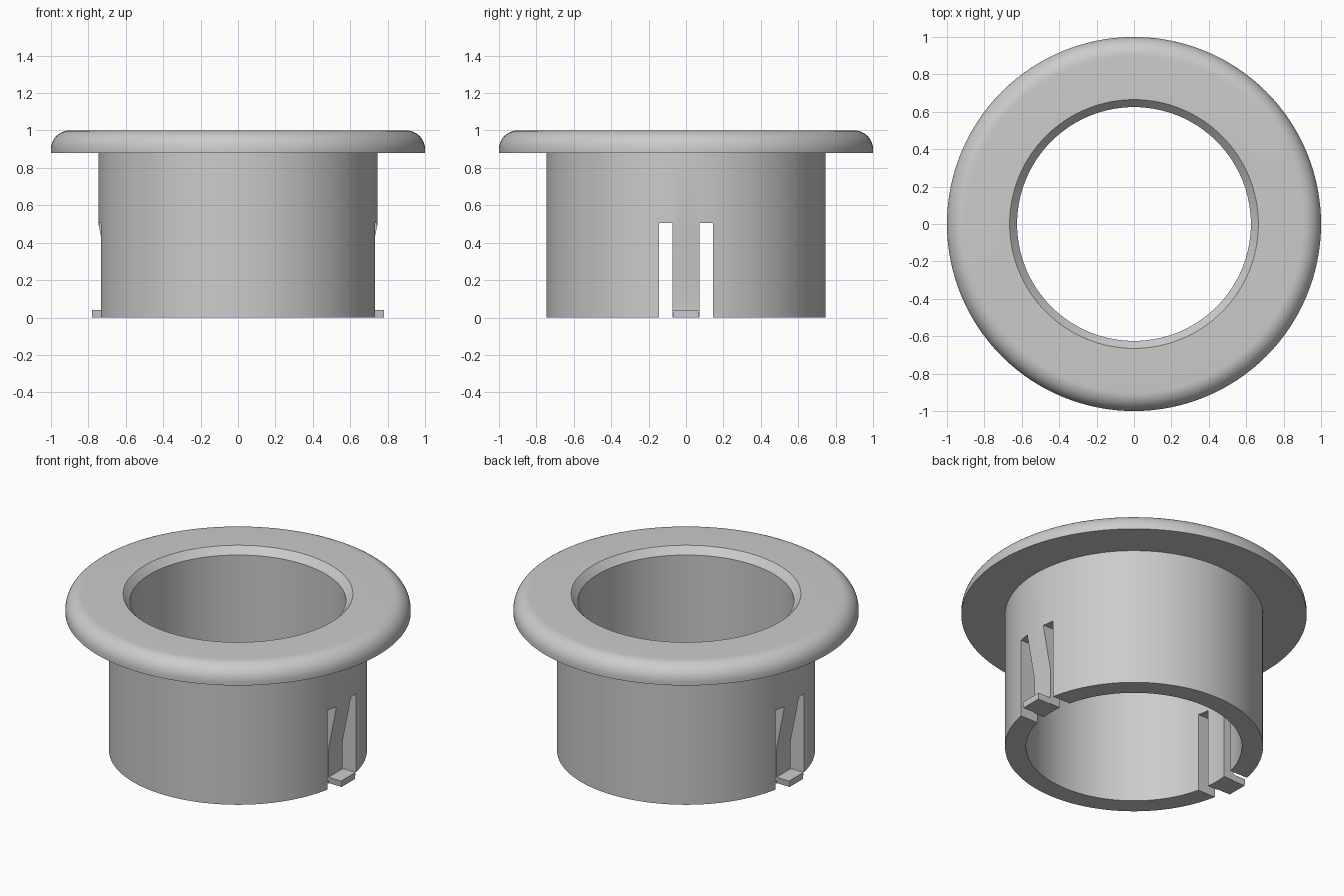
import bpy, bmesh, math

cube = bpy.data.objects.get("Cube")
if cube:
    bpy.data.objects.remove(cube, do_unlink=True)

BORE, WALL, SLOT_TOP, SEGMENTS = 0.625, 0.747, 0.505, 128

grey = bpy.data.materials.new("light grey plastic")
grey.use_nodes = True
grey.diffuse_color = (0.6, 0.6, 0.6, 1)
bsdf = next(n for n in grey.node_tree.nodes if n.type == "BSDF_PRINCIPLED")
bsdf.inputs["Base Color"].default_value = grey.diffuse_color


def to_object(bm, name):
    bmesh.ops.recalc_face_normals(bm, faces=bm.faces)
    mesh = bpy.data.meshes.new(name)
    bm.to_mesh(mesh)
    bm.free()
    mesh.materials.append(grey)
    obj = bpy.data.objects.new(name, mesh)
    bpy.context.collection.objects.link(obj)
    return obj


def revolve(name, profile):
    """Spin a closed (radius, height) profile around z."""
    bm = bmesh.new()
    rings = []
    for i in range(SEGMENTS):
        a = 2 * math.pi * i / SEGMENTS
        rings.append([bm.verts.new((r * math.cos(a), r * math.sin(a), z)) for r, z in profile])
    n = len(profile)
    for i in range(SEGMENTS):
        a, b = rings[i], rings[(i + 1) % SEGMENTS]
        for j in range(n):
            k = (j + 1) % n
            bm.faces.new((a[j], b[j], b[k], a[k]))
    return to_object(bm, name)


def prism(name, outline, y0, y1, side):
    """Extrude an (x, z) outline along y, on the +x or -x side."""
    bm = bmesh.new()
    face = bm.faces.new([bm.verts.new((side * x, y0, z)) for x, z in outline])
    new = bmesh.ops.extrude_face_region(bm, geom=[face])["geom"]
    verts = [v for v in new if isinstance(v, bmesh.types.BMVert)]
    bmesh.ops.translate(bm, verts=verts, vec=(0, y1 - y0, 0))
    return to_object(bm, name)


def select(obj):
    bpy.ops.object.select_all(action="DESELECT")
    obj.select_set(True)
    bpy.context.view_layer.objects.active = obj


def cut(obj, cutter):
    cutter.hide_render = True
    mod = obj.modifiers.new("cut", "BOOLEAN")
    mod.operation = "DIFFERENCE"
    mod.solver = "EXACT"
    mod.object = cutter
    select(obj)
    bpy.ops.object.modifier_apply(modifier=mod.name)
    bpy.data.objects.remove(cutter, do_unlink=True)


# Sleeve with a rounded flange and a chamfered bore
rim = [(0.9 + 0.1 * math.cos(t), 0.9 + 0.1 * math.sin(t))
       for t in (math.pi / 2 * i / 12 for i in range(13))]
sleeve = revolve("flanged_sleeve", [(BORE, 0), (WALL, 0), (WALL, 0.88), (1, 0.88)]
                 + rim + [(0.665, 1), (BORE, 0.956)])

# Slots on both sides of each spring tongue, and the tongue's sloped recess
slot = [(0.5, -0.1), (0.9, -0.1), (0.9, SLOT_TOP), (0.5, SLOT_TOP)]
recess = [(0.69, -0.1), (0.9, -0.1), (0.9, SLOT_TOP), (WALL, SLOT_TOP), (0.69, 0.22)]
for side in (1, -1):
    cut(sleeve, prism("recess_cutter", recess, -0.1, 0.1, side))
    for y0, y1 in ((-0.145, -0.072), (0.072, 0.145)):
        cut(sleeve, prism("slot_cutter", slot, y0, y1, side))

select(sleeve)
bpy.ops.object.shade_smooth_by_angle(angle=math.radians(30))

# Catch at the foot of each tongue, slightly narrower underneath
foot = [(0.69, 0), (0.78, 0), (0.78, 0.04), (0.69, 0.04)]
for side, name in ((1, "left_catch"), (-1, "right_catch")):
    catch = prism(name, foot, -0.072, 0.072, side)
    for v in catch.data.vertices:
        if v.co.z < 0.01:
            v.co.y *= 0.93
